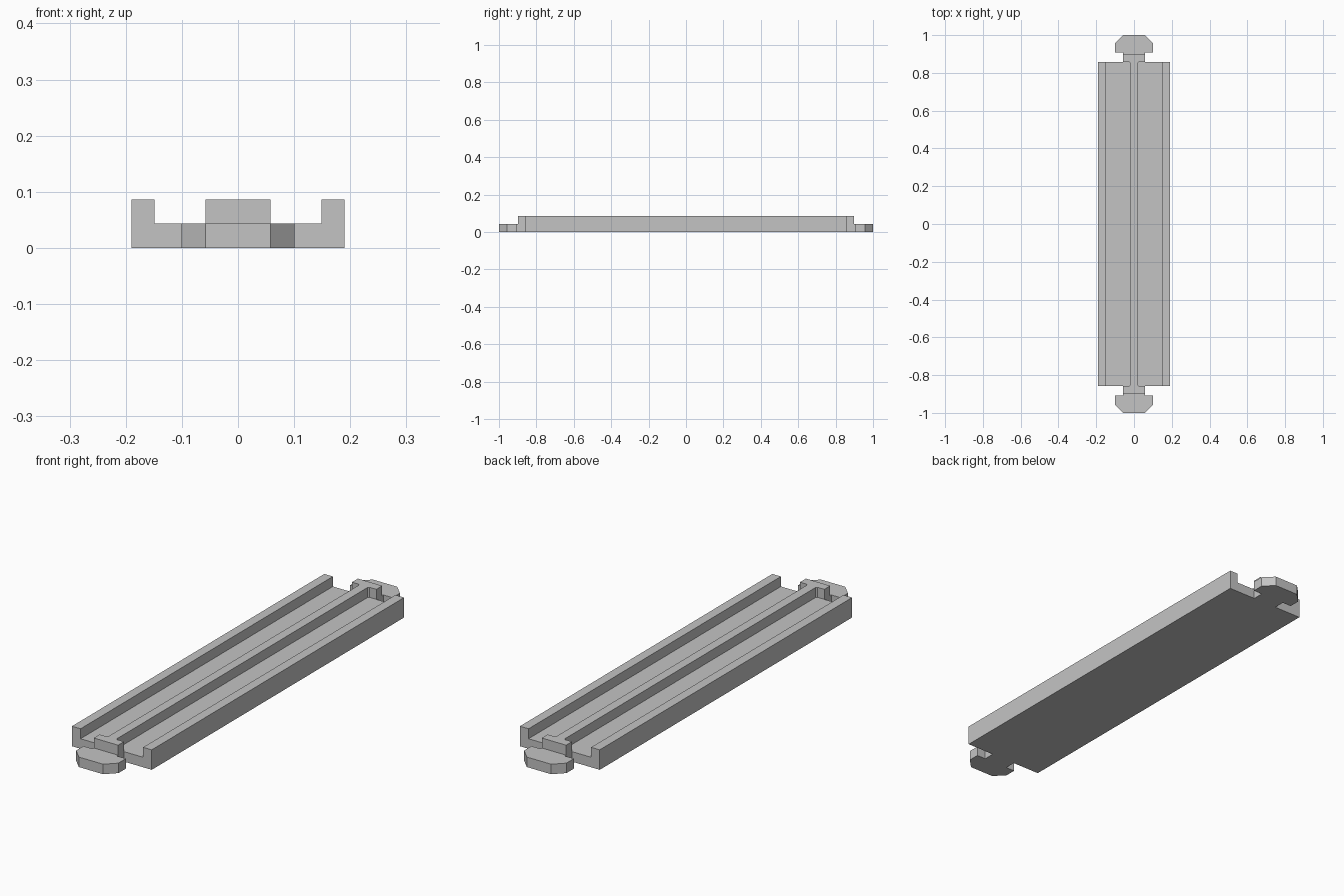
import bpy
import bmesh

if "Cube" in bpy.data.objects:
    bpy.data.objects.remove(bpy.data.objects["Cube"], do_unlink=True)

# Key dimensions
FLOOR, TOP = 0.043, 0.086
HALF_W, RAIL_IN = 0.19, 0.149
BODY_Y, NECK_Y, HEAD_Y, END_Y = 0.858, 0.898, 0.907, 1.0
NECK_X, HEAD_X, RIDGE_X = 0.058, 0.101, 0.02
CORNER_Y = END_Y - (HEAD_X - NECK_X)
FILLET = 0.006

grey = bpy.data.materials.new("light grey")
grey.use_nodes = True
colour = (0.55, 0.55, 0.55, 1)
grey.diffuse_color = colour
grey.node_tree.nodes["Principled BSDF"].inputs["Base Color"].default_value = colour


def prism(name, outline, z0, z1):
    """Extrude a flat outline upwards from z0 to z1."""
    bm = bmesh.new()
    face = bm.faces.new([bm.verts.new((x, y, z0)) for x, y in outline])
    side = bmesh.ops.extrude_face_region(bm, geom=[face])
    for v in side["geom"]:
        if isinstance(v, bmesh.types.BMVert):
            v.co.z = z1
    bmesh.ops.recalc_face_normals(bm, faces=bm.faces)
    mesh = bpy.data.meshes.new(name)
    bm.to_mesh(mesh)
    bm.free()
    mesh.materials.append(grey)
    obj = bpy.data.objects.new(name, mesh)
    bpy.context.collection.objects.link(obj)
    return obj


def four_way(quarter):
    """Mirror a quarter outline, running from the side to the end, in x and y."""
    half = quarter + [(-x, y) for x, y in reversed(quarter)]
    return half + [(x, -y) for x, y in reversed(half)]


# Base plate with a neck and a chamfered head at each end
base = prism("channel_tray", four_way([
    (HALF_W, BODY_Y), (NECK_X, BODY_Y), (NECK_X, HEAD_Y),
    (HEAD_X, HEAD_Y), (HEAD_X, CORNER_Y), (NECK_X, END_Y)]), 0, FLOOR)

# Centre ridge, widening into a block at each end
ridge = prism("centre_ridge", four_way([
    (RIDGE_X, BODY_Y - FILLET), (RIDGE_X + FILLET, BODY_Y),
    (NECK_X, BODY_Y), (NECK_X, NECK_Y)]), FLOOR / 2, TOP)
parts = [ridge]

# Side rails
for name, s in (("left_rail", 1), ("right_rail", -1)):
    parts.append(prism(name, [
        (s * RAIL_IN, -BODY_Y), (s * HALF_W, -BODY_Y),
        (s * HALF_W, BODY_Y), (s * RAIL_IN, BODY_Y)], FLOOR / 2, TOP))

# Fuse everything into one solid
bpy.context.view_layer.objects.active = base
for part in parts:
    mod = base.modifiers.new("join " + part.name, "BOOLEAN")
    mod.operation = "UNION"
    mod.solver = "EXACT"
    mod.object = part
    bpy.ops.object.modifier_apply(modifier=mod.name)
    bpy.data.objects.remove(part, do_unlink=True)
